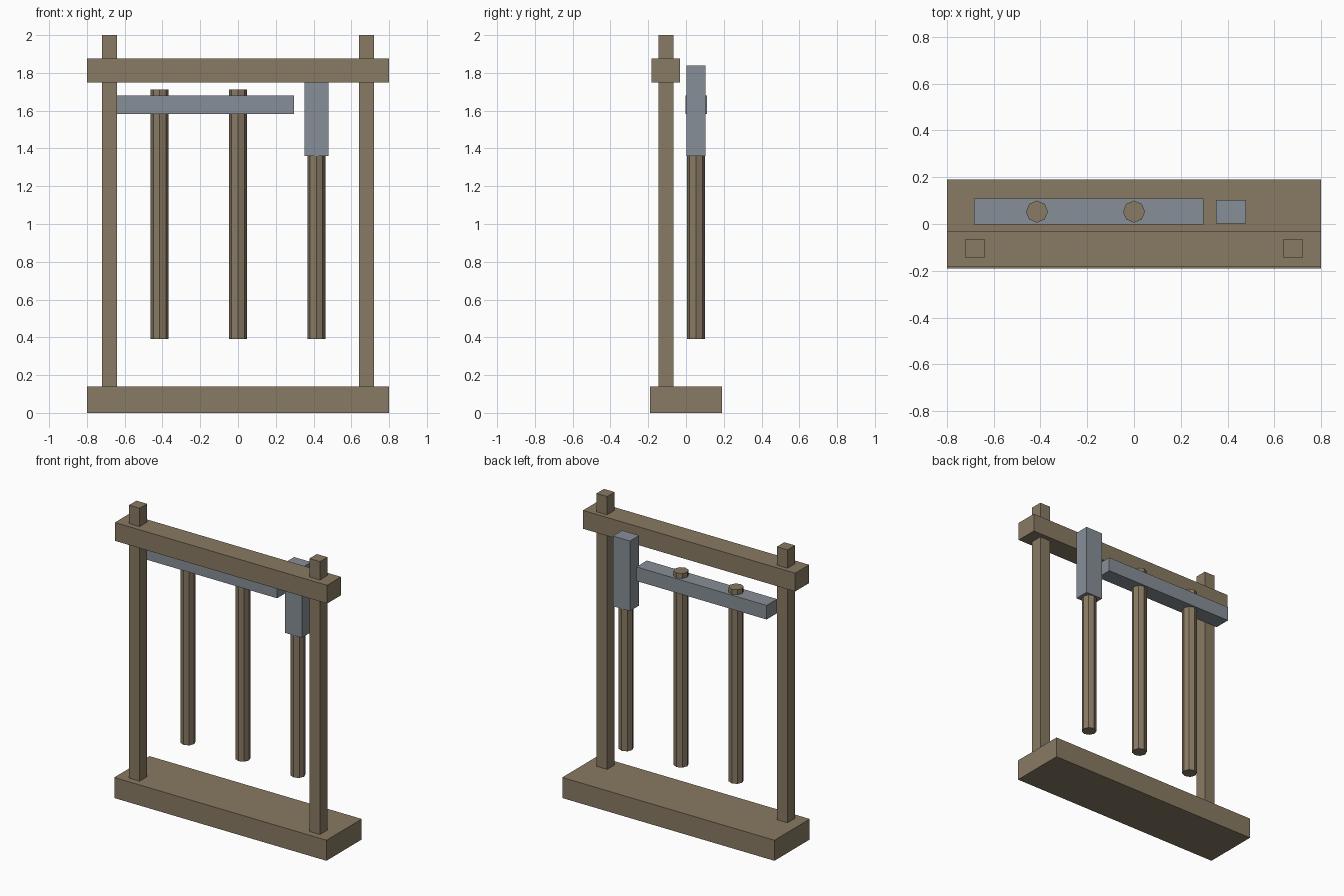
import bpy

if "Cube" in bpy.data.objects:
    bpy.data.objects.remove(bpy.data.objects["Cube"])


def material(name, rgb):
    m = bpy.data.materials.new(name)
    m.diffuse_color = (*rgb, 1)
    m.use_nodes = True
    m.node_tree.nodes["Principled BSDF"].inputs["Base Color"].default_value = m.diffuse_color
    return m


wood = material("brown wood", (0.25, 0.195, 0.125))
steel = material("grey steel", (0.245, 0.275, 0.31))


def box(name, x, y, z, mat):
    """Box from (min, max) ranges on each axis."""
    bpy.ops.mesh.primitive_cube_add(size=1, location=[(a + b) / 2 for a, b in (x, y, z)])
    o = bpy.context.object
    o.name = name
    o.scale = [b - a for a, b in (x, y, z)]
    bpy.ops.object.transform_apply(location=False, rotation=False, scale=True)
    o.data.materials.append(mat)


def shaft(name, x, y, z0, z1):
    """Eight-sided wooden handle."""
    bpy.ops.mesh.primitive_cylinder_add(vertices=8, radius=0.047, depth=z1 - z0,
                                        location=(x, y, (z0 + z1) / 2))
    o = bpy.context.object
    o.name = name
    o.data.materials.append(wood)


# Rack frame
box("base", (-0.8, 0.8), (-0.19, 0.19), (0, 0.14), wood)
box("top_rail", (-0.8, 0.8), (-0.183, -0.033), (1.75, 1.875), wood)
for side, cx in (("left", -0.68), ("right", 0.68)):
    box(side + "_post", (cx - 0.04, cx + 0.04), (-0.145, -0.065), (0.14, 2.0), wood)

# Hanging tool handles
for i, x in enumerate((-0.415, 0, 0.415)):
    shaft(f"handle_{i + 1}", x, 0.053, 0.39, 1.713)

# Tool heads
box("long_head", (-0.685, 0.297), (-0.003, 0.11), (1.583, 1.679), steel)
box("upright_head", (0.351, 0.479), (0.003, 0.103), (1.36, 1.838), steel)
